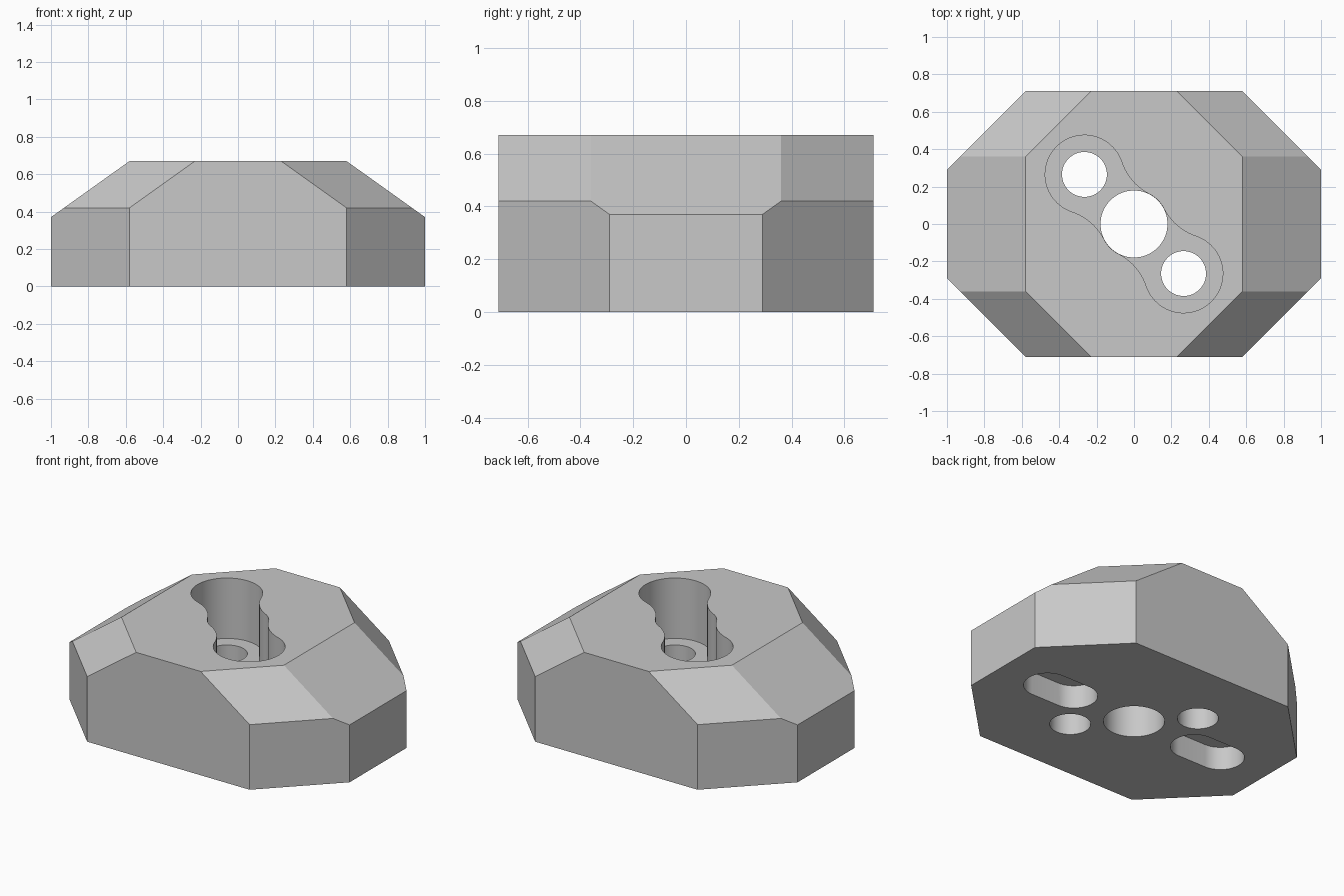
import bpy, bmesh
from math import cos, sin, pi, acos, sqrt
from mathutils import Vector

if "Cube" in bpy.data.objects:
    bpy.data.objects.remove(bpy.data.objects["Cube"])

HEIGHT = 0.67
SLOPE = 0.714
SCREW = 0.265          # screw holes sit on one diagonal
FLOOR = 0.28           # floor of the top pocket

grey = bpy.data.materials.new("plain_grey")
grey.use_nodes = True
colour = (0.58, 0.58, 0.58, 1)
grey.diffuse_color = colour
grey.node_tree.nodes["Principled BSDF"].inputs["Base Color"].default_value = colour


def prism(name, outline, z0, z1):
    """Extrude a closed 2D outline between two heights."""
    bm = bmesh.new()
    base = bm.faces.new([bm.verts.new((x, y, z0)) for x, y in outline])
    top = bmesh.ops.extrude_face_region(bm, geom=[base])["geom"]
    verts = [v for v in top if isinstance(v, bmesh.types.BMVert)]
    bmesh.ops.translate(bm, verts=verts, vec=(0, 0, z1 - z0))
    bmesh.ops.recalc_face_normals(bm, faces=bm.faces)
    mesh = bpy.data.meshes.new(name)
    bm.to_mesh(mesh)
    bm.free()
    obj = bpy.data.objects.new(name, mesh)
    bpy.context.collection.objects.link(obj)
    mesh.materials.append(grey)
    return obj


def arc(centre, radius, start, end, steps):
    return [(centre[0] + radius * cos(start + (end - start) * i / steps),
             centre[1] + radius * sin(start + (end - start) * i / steps))
            for i in range(steps + 1)]


def slot(x, half_length, radius):
    return (arc((x + half_length, 0), radius, -pi / 2, pi / 2, 24)
            + arc((x - half_length, 0), radius, pi / 2, 1.5 * pi, 24))


def circle(x, y, radius):
    return arc((x, y), radius, 0, 2 * pi, 64)[:-1]


def pocket_outline(end_r, mid_r, fillet):
    """Two round ends and a round middle blended by concave fillets."""
    d = SCREW * sqrt(2)
    a, b = end_r + fillet, mid_r + fillet
    at_end = acos((d * d + a * a - b * b) / (2 * d * a))
    at_mid = acos((d * d + b * b - a * a) / (2 * d * b))
    blend = (b * cos(at_mid), b * sin(at_mid))
    # Half of the outline along the x axis, the rest by half-turn symmetry
    half = arc((d, 0), end_r, at_end - pi, pi - at_end, 48)
    half += arc(blend, fillet, -at_end, at_mid - pi, 16)[1:]
    half += arc((0, 0), mid_r, at_mid, pi - at_mid, 10)[1:]
    half += arc((-blend[0], blend[1]), fillet, -at_mid, at_end - pi, 16)[1:-1]
    points = half + [(-x, -y) for x, y in half]
    c = sqrt(0.5)      # turn onto the screw diagonal
    return [(c * (x + y), c * (y - x)) for x, y in points]


# Octagonal block
corners = [(0.58, -0.71), (1, -0.29)]
corners += [(x, -y) for x, y in reversed(corners)]
corners += [(-x, -y) for x, y in corners]
block = prism("clamp_block", corners, 0, HEIGHT)

# Sloped ends and corner bevels
bm = bmesh.new()
bm.from_mesh(block.data)
for sx in (-1, 1):
    cuts = [((0.58 * sx, 0, HEIGHT), (SLOPE * sx, 0, 1))]
    cuts += [((0.58 * sx, 0.36 * sy, HEIGHT), (SLOPE * sx, SLOPE * sy, 1)) for sy in (-1, 1)]
    for point, normal in cuts:
        geom = bm.verts[:] + bm.edges[:] + bm.faces[:]
        cut = bmesh.ops.bisect_plane(bm, geom=geom, dist=1e-5, plane_co=point,
                                     plane_no=Vector(normal).normalized(), clear_outer=True)
        edges = [e for e in bm.edges if e.is_boundary]
        bmesh.ops.holes_fill(bm, edges=edges, sides=0)
bmesh.ops.recalc_face_normals(bm, faces=bm.faces)
bm.to_mesh(block.data)
bm.free()

# Top pocket, bore, screw holes and underside slots
cutters = [prism("pocket_cutter", pocket_outline(0.21, 0.18, 0.3), FLOOR, 1),
           prism("bore_cutter", circle(0, 0, 0.179), -0.1, FLOOR + 0.05)]
for s in (-1, 1):
    cutters.append(prism("screw_cutter", circle(s * SCREW, -s * SCREW, 0.12), -0.1, FLOOR + 0.05))
    cutters.append(prism("slot_cutter", slot(s * 0.56, 0.1, 0.14), -0.1, 0.15))

bpy.context.view_layer.objects.active = block
for cutter in cutters:
    cutter.hide_render = True
    mod = block.modifiers.new("cut", 'BOOLEAN')
    mod.operation = 'DIFFERENCE'
    mod.solver = 'EXACT'
    mod.object = cutter
    bpy.ops.object.modifier_apply(modifier=mod.name)
    bpy.data.objects.remove(cutter)

# Smooth bores with crisp edges
bpy.ops.object.select_all(action='DESELECT')
block.select_set(True)
bpy.ops.object.shade_smooth_by_angle(angle=pi / 9)
